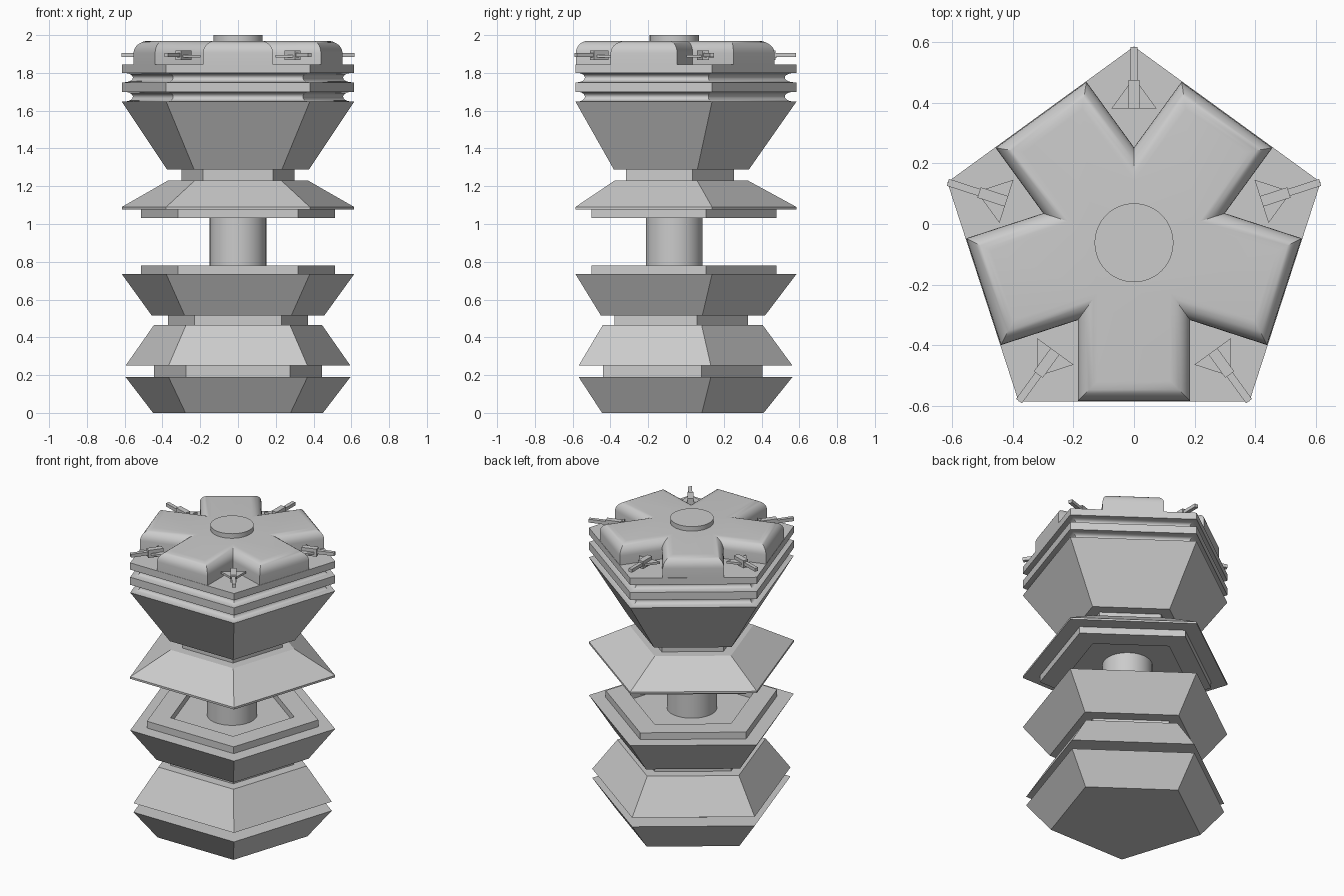
import bpy, bmesh
from math import sin, cos, pi, radians

if "Cube" in bpy.data.objects:
    bpy.data.objects.remove(bpy.data.objects["Cube"])

CY = -0.062            # y of the tower axis
S36 = sin(pi / 5)
OUT = 0.647            # circumradius of the widest pentagons
C36 = cos(pi / 5)


def pentagon(r):
    return [(r * cos(pi / 2 + i * 2 * pi / 5), r * sin(pi / 2 + i * 2 * pi / 5))
            for i in range(5)]


def star(d):
    """Five-armed outline, shrunk inwards by d."""
    w, a = 0.185 - d, OUT * C36 - 0.002 - d
    v = w / S36
    pts = []
    for i in range(5):
        t = -pi / 2 + i * 2 * pi / 5
        for u, s in ((a, -w), (a, w), (v * C36, w)):
            pts.append((u * cos(t) - s * sin(t), u * sin(t) + s * cos(t)))
    return pts


def finish(name, bm, smooth=True):
    bmesh.ops.recalc_face_normals(bm, faces=bm.faces)
    me = bpy.data.meshes.new(name)
    bm.to_mesh(me)
    bm.free()
    ob = bpy.data.objects.new(name, me)
    ob.location = (0, CY, 0)
    bpy.context.collection.objects.link(ob)
    bpy.ops.object.select_all(action='DESELECT')
    bpy.context.view_layer.objects.active = ob
    ob.select_set(True)
    if smooth:
        bpy.ops.object.shade_smooth_by_angle(angle=radians(30))
    return ob


def loft(name, outlines, smooth=True):
    """Skin a list of (outline, z) rings and cap both ends."""
    bm = bmesh.new()
    rings = [[bm.verts.new((x, y, z)) for x, y in o] for o, z in outlines]
    for a, b in zip(rings, rings[1:]):
        for i in range(len(a)):
            j = (i + 1) % len(a)
            bm.faces.new((a[i], a[j], b[j], b[i]))
    bm.faces.new(rings[0])
    bm.faces.new(rings[-1])
    return finish(name, bm, smooth)


def disc(name, r, z0, z1):
    circle = [(r * cos(2 * pi * i / 48), r * sin(2 * pi * i / 48)) for i in range(48)]
    return loft(name, [(circle, z0), (circle, z1)])


def groove(z0, z1, n=10):
    """Rounded concave channel between two rims."""
    m, h = (z0 + z1) / 2, (z1 - z0) / 2
    return [(0.635 - 0.05 * sin(pi * i / n), m - h * cos(pi * i / n)) for i in range(n + 1)]


# Lower body: stacked pentagonal tiers with a recessed top
lower = [(0.473, 0), (0.626, 0.19), (0.468, 0.19), (0.468, 0.25), (0.626, 0.25),
         (0.468, 0.465), (0.39, 0.465), (0.39, 0.515), (0.48, 0.515), (OUT, 0.735),
         (0.541, 0.735), (0.541, 0.78), (0.39, 0.78), (0.39, 0.74)]
loft("lower_body", [(pentagon(r), z) for r, z in lower])

# Upper body: recessed underside, skirt, flared head and grooved rim
upper = [(0.39, 1.075), (0.39, 1.033), (0.541, 1.033), (0.541, 1.077), (OUT, 1.077),
         (OUT, 1.09), (0.39, 1.23), (0.315, 1.23), (0.315, 1.288), (0.395, 1.288),
         (OUT, 1.648)]
upper += groove(1.648, 1.70) + [(OUT, 1.70), (OUT, 1.75)]
upper += groove(1.75, 1.80) + [(OUT, 1.80), (OUT, 1.845)]
loft("upper_body", [(pentagon(r), z) for r, z in upper])

# Shaft joining the two halves
disc("central_shaft", 0.15, 0.73, 1.085)

# Five-armed cap with rounded upper edges, and its button
B, N, TOP = 0.065, 7, 1.97
rings = [(star(0), 1.84)]
for k in range(N + 1):
    t = pi / 2 * k / N
    rings.append((star(B * (1 - cos(t))), TOP - B + B * sin(t)))
loft("star_cap", rings)
disc("cap_button", 0.13, 1.96, 2.0)


# Corner fittings: a triangular fin plate, a block and a thin rod in each notch
def strip(r0, r1, w):
    return [(r0, -w), (r1, -w), (r1, w), (r0, w)]


fin = [(0.442, -0.075), (0.545, 0), (0.442, 0.075)]
parts = [("fin_plate", fin, 1.882, 1.896),
         ("fitting_block", strip(0.442, 0.537, 0.018), 1.868, 1.918),
         ("rod", strip(0.50, 0.645, 0.012), 1.884, 1.906)]
for i in range(5):
    for name, shape, z0, z1 in parts:
        ob = loft(f"{name}_{i + 1}", [(shape, z0), (shape, z1)], smooth=False)
        ob.rotation_euler.z = pi / 2 + i * 2 * pi / 5
